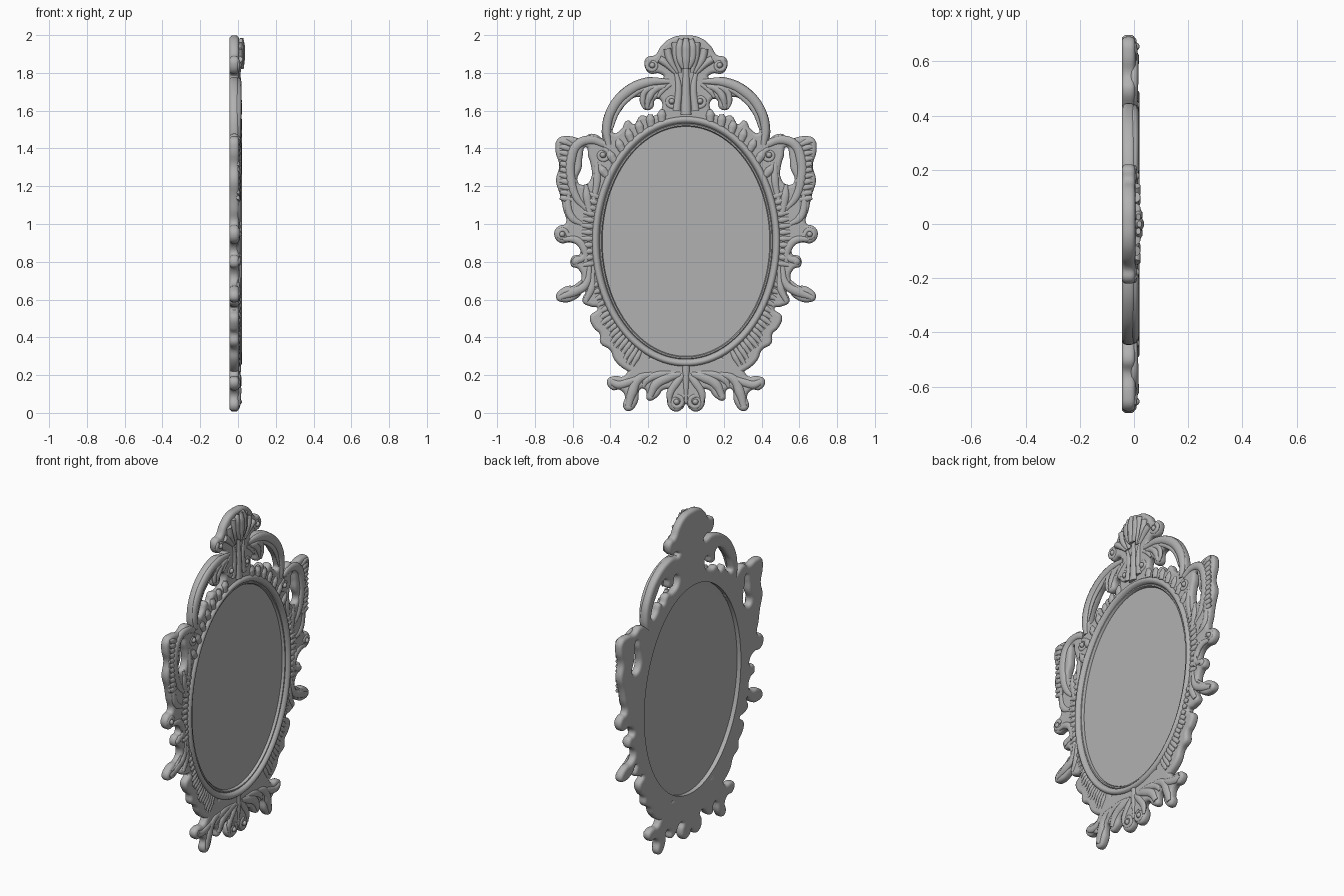
import bpy, bmesh
from math import sin, cos, pi, radians

CZ, RY, RZ = 0.908, 0.443, 0.608          # opening centre height and half sizes
TURN = (pi / 2, 0, pi / 2)                # drawing plane (u, v) -> world (y, z), depth -> x


def oval(t, d=0.0):
    """Point on the oval at t degrees, grown outward by d."""
    return ((RY + d) * cos(radians(t)), CZ + (RZ + d) * sin(radians(t)))


def arc(t0, t1, n, d=0.035):
    return [oval(t0 + (t1 - t0) * i / (n - 1), d) for i in range(n)]


def flip(pts):
    return [(-p[0],) + tuple(p[1:]) for p in pts]


def add_spline(cu, pts, closed, fat=1.0):
    sp = cu.splines.new('BEZIER')
    sp.bezier_points.add(len(pts) - 1)
    for b, p in zip(sp.bezier_points, pts):
        b.co = (p[0], p[1], 0)
        b.radius = p[2] * fat if len(p) > 2 else 1
        b.handle_left_type = b.handle_right_type = 'AUTO'
    sp.use_cyclic_u = closed


def new_curve(name, dims, x, flat=1.0):
    cu = bpy.data.curves.new(name, 'CURVE')
    cu.dimensions = dims
    ob = bpy.data.objects.new(name, cu)
    ob.rotation_euler, ob.location.x, ob.scale.z = TURN, x, flat
    bpy.context.collection.objects.link(ob)
    return cu


def plate(name, loops):
    """Flat, round-edged board; further loops are holes."""
    cu = new_curve(name, '2D', -0.02)
    cu.fill_mode, cu.resolution_u = 'BOTH', 5
    cu.extrude, cu.bevel_depth, cu.offset, cu.bevel_resolution = 0.007, 0.018, -0.015, 3
    for l in loops:
        add_spline(cu, l, True)


def strands(name, paths, x=0.001, flat=0.75, both=True, fat=1.0):
    """Tapered carved ridges, each point is (y, z, radius)."""
    cu = new_curve(name, '3D', x, flat)
    cu.bevel_depth, cu.bevel_resolution, cu.resolution_u = 1.0, 3, 5
    cu.use_fill_caps = True
    for p in paths:
        add_spline(cu, p, False, fat)
        if both:
            add_spline(cu, flip(p), False, fat)


def spiral(y, z, r, start, turn):
    out = []
    for i in range(10):
        k = i / 9
        a = radians(start + turn * k)
        q = r * (1 - 0.75 * k)
        out.append((y + q * cos(a), z + q * sin(a), 0.013 - 0.004 * k))
    return out


def ball(name, y, z, ry, rz, rx, x):
    bpy.ops.mesh.primitive_uv_sphere_add(segments=20, ring_count=12, location=(x, y, z))
    ob = bpy.context.object
    ob.name, ob.scale = name, (rx, ry, rz)


# Crest and arch board
crest = [(0.07, 1.985), (0.125, 1.945), (0.165, 1.89), (0.205, 1.88), (0.217, 1.845),
         (0.19, 1.80), (0.14, 1.80), (0.115, 1.775), (0.20, 1.775), (0.32, 1.725), (0.41, 1.62),
         (0.443, 1.50), (0.43, 1.42)] + arc(38, 84, 8)
hole = [(0.13, 1.60), (0.135, 1.66), (0.165, 1.66), (0.18, 1.615), (0.22, 1.61), (0.235, 1.67),
        (0.29, 1.665), (0.34, 1.61), (0.385, 1.53), (0.385, 1.48), (0.34, 1.50), (0.31, 1.545),
        (0.275, 1.525), (0.24, 1.57), (0.19, 1.565)]
plate("crest_board", [[(0, 1.995)] + crest + [oval(90, 0.035)] + flip(crest)[::-1], hole, flip(hole)])

# Side boards
side = [(0.43, 1.44), (0.50, 1.475), (0.55, 1.45), (0.62, 1.462), (0.675, 1.45), (0.688, 1.39),
        (0.668, 1.31), (0.685, 1.23), (0.662, 1.15), (0.648, 1.08), (0.635, 1.0), (0.675, 0.985),
        (0.695, 0.945), (0.665, 0.903), (0.61, 0.905), (0.565, 0.88), (0.56, 0.84), (0.60, 0.825),
        (0.605, 0.78), (0.57, 0.765), (0.55, 0.71), (0.58, 0.675), (0.64, 0.665), (0.685, 0.61),
        (0.64, 0.588), (0.57, 0.615), (0.535, 0.65), (0.545, 0.59), (0.50, 0.565), (0.465, 0.555),
        (0.505, 0.51), (0.485, 0.45), (0.455, 0.42), (0.45, 0.37), (0.40, 0.335), (0.375, 0.28),
        (0.31, 0.225), (0.24, 0.20)] + arc(-66, 46, 14)
side_hole = [(0.50, 1.31), (0.515, 1.36), (0.53, 1.41), (0.55, 1.36), (0.555, 1.30),
             (0.575, 1.22), (0.535, 1.205), (0.50, 1.24)]
plate("side_board_right", [side, side_hole])
plate("side_board_left", [flip(side), flip(side_hole)])

# Bottom board
foot = [(0.02, 0.025), (0.055, 0.01), (0.09, 0.035), (0.095, 0.08), (0.08, 0.12), (0.12, 0.125),
        (0.155, 0.085), (0.20, 0.07), (0.21, 0.12), (0.24, 0.13), (0.26, 0.055), (0.305, 0.012),
        (0.33, 0.035), (0.32, 0.09), (0.35, 0.125), (0.39, 0.125), (0.415, 0.17), (0.38, 0.192),
        (0.33, 0.19), (0.30, 0.225), (0.245, 0.28), (0.16, 0.295)]
plate("bottom_board", [[(0, 0.05)] + foot + [(0, 0.265)] + flip(foot)[::-1]])

# Oval moulding swept from a profile (distance out, depth), with a rebate at the back
profile = [(0.024, -0.045), (0.024, -0.019), (0, -0.017), (0, -0.004), (0.005, 0.004), (0.012, 0.004),
           (0.016, 0.000), (0.020, 0.011), (0.028, 0.018), (0.037, 0.021), (0.046, 0.018),
           (0.053, 0.009), (0.056, -0.01), (0.056, -0.045)]
bm = bmesh.new()
N = 128
rings = []
for i in range(N):
    row = []
    for d, x in profile:
        y, z = oval(360 * i / N, d)
        row.append(bm.verts.new((x, y, z)))
    rings.append(row)
for i in range(N):
    a, b = rings[i], rings[(i + 1) % N]
    for j in range(len(profile)):
        k = (j + 1) % len(profile)
        bm.faces.new((a[j], b[j], b[k], a[k]))
bmesh.ops.recalc_face_normals(bm, faces=bm.faces)
me = bpy.data.meshes.new("oval_moulding")
bm.to_mesh(me)
bm.free()
bpy.context.collection.objects.link(bpy.data.objects.new("oval_moulding", me))

# Mirror glass
bpy.ops.mesh.primitive_cylinder_add(vertices=96, radius=1, depth=0.006, location=(-0.014, 0, CZ),
                                    rotation=(0, pi / 2, 0))
bpy.context.object.name = "mirror_glass"
bpy.context.object.scale = (RZ + 0.002, RY + 0.002, 1)

# Crest shell: fan of ribs with raised centre lobes
strands("shell_ribs", [[(0.02 + 0.012 * i, 1.80, 0.010), (0.035 * i + 0.015, 1.885 - 0.008 * i, 0.021),
                        (0.042 * i + 0.015, 1.972 - 0.011 * i * i, 0.02)] for i in (1, 2, 3)],
        x=0.004, flat=1.0)
strands("shell_lobes", [[(0.012, 1.825, 0.012), (0.03, 1.87, 0.021), (0.034, 1.94, 0.022),
                         (0.026, 1.98, 0.012)]], x=0.016)
strands("shell_middle_lobe", [[(0, 1.82, 0.014), (0, 1.87, 0.023), (0, 1.94, 0.024),
                               (0, 1.985, 0.012)]], x=0.02, both=False)
strands("stem", [[(0.0, 1.83, 0.016), (0.0, 1.72, 0.022), (0.0, 1.58, 0.03)]], both=False)
strands("stem_sides", [[(0.055, 1.81, 0.010), (0.04, 1.73, 0.018), (0.05, 1.60, 0.022)]])

# Arch mouldings and hanging leaves
strands("arch_scrolls", [
    [(0.09, 1.755, 0.012), (0.20, 1.75, 0.022), (0.31, 1.70, 0.025), (0.39, 1.61, 0.024),
     (0.42, 1.50, 0.02), (0.41, 1.42, 0.014)],
    [(0.12, 1.71, 0.008), (0.22, 1.715, 0.013), (0.30, 1.67, 0.014), (0.36, 1.60, 0.012),
     (0.395, 1.50, 0.006)]], fat=1.1, flat=0.7)
strands("arch_leaves", [
    [(0.11, 1.73, 0.012), (0.16, 1.715, 0.02), (0.195, 1.67, 0.02), (0.205, 1.62, 0.009)],
    [(0.08, 1.74, 0.01), (0.13, 1.70, 0.014), (0.15, 1.67, 0.008)],
    [(0.10, 1.72, 0.01), (0.21, 1.71, 0.018), (0.23, 1.65, 0.015), (0.22, 1.61, 0.006)]])

# Volutes with round eyes: y, z, radius, start angle, turn
for y, z, r, a, t in [(0.178, 1.84, 0.03, 60, -540), (0.075, 1.65, 0.032, 180, 540),
                      (0.44, 1.365, 0.034, 90, 540), (0.655, 0.945, 0.028, 180, -540),
                      (0.05, 0.058, 0.034, 90, 540)]:
    strands("volute", [spiral(y, z, r, a, t)])
    for s in (1, -1):
        ball("volute_eye", s * y, z, 0.016, 0.016, 0.018, 0.003)

# Leaf ridges of the sides
strands("side_leaves", [
    [(0.43, 1.42, 0.015), (0.50, 1.445, 0.02), (0.575, 1.42, 0.022), (0.61, 1.34, 0.024),
     (0.61, 1.24, 0.022), (0.58, 1.14, 0.018), (0.53, 1.08, 0.01)],
    [(0.61, 1.22, 0.008), (0.625, 1.10, 0.016), (0.60, 1.03, 0.018), (0.55, 1.0, 0.01)],
    [(0.53, 1.21, 0.008), (0.525, 1.15, 0.02), (0.51, 1.06, 0.015)],
    [(0.475, 1.33, 0.008), (0.47, 1.24, 0.018), (0.49, 1.12, 0.012)],
    [(0.65, 0.92, 0.01), (0.58, 0.915, 0.018), (0.54, 0.87, 0.018), (0.53, 0.80, 0.012)],
    [(0.525, 0.90, 0.008), (0.545, 0.82, 0.015), (0.585, 0.80, 0.019), (0.58, 0.785, 0.01)],
    [(0.51, 0.78, 0.010), (0.53, 0.68, 0.018), (0.59, 0.642, 0.022), (0.665, 0.612, 0.012)],
    [(0.55, 0.70, 0.006), (0.60, 0.655, 0.013), (0.65, 0.64, 0.007)],
    [(0.495, 0.74, 0.010), (0.50, 0.66, 0.018), (0.53, 0.595, 0.012)]], fat=1.15, flat=0.66)

# Ruffles on the outer edge of the sides
strands("side_ruffles", [[(0.605, 1.13 + 0.029 * i, 0.012), (0.64, 1.135 + 0.03 * i, 0.017),
                          (0.668, 1.14 + 0.03 * i, 0.011)] for i in range(11)])

# Fluted ribs radiating from the oval: angle, reach
ribs = ([(-61 + 2.4 * i, 0.145 - 0.004 * i + 0.01 * sin(i * 1.4)) for i in range(13)]
        + [(-29 + 3 * i, 0.085) for i in range(4)] + [(-10 + 2.8 * i, 0.11) for i in range(12)])
strands("radial_ribs", [[oval(t, 0.045) + (0.010,), oval(t, w * 0.65) + (0.017,), oval(t, w) + (0.011,)]
                        for t, w in ribs])

# Small leaf tips along the top of the oval
strands("oval_leaf_tips", [[oval(t, 0.05) + (0.02,), oval(t + 1, 0.085) + (0.024,),
                            oval(t + 2, 0.108) + (0.012,)] for t in (32, 40, 47, 54, 61, 68, 75)])

# Bottom acanthus leaves
strands("bottom_leaves", [
    [(0.015, 0.20, 0.012), (0.05, 0.16, 0.018), (0.085, 0.10, 0.016), (0.085, 0.05, 0.008)],
    [(0.03, 0.205, 0.012), (0.10, 0.185, 0.022), (0.16, 0.15, 0.022), (0.19, 0.09, 0.014)],
    [(0.06, 0.21, 0.010), (0.15, 0.20, 0.018), (0.21, 0.17, 0.016), (0.225, 0.14, 0.008)],
    [(0.18, 0.205, 0.012), (0.25, 0.18, 0.02), (0.285, 0.11, 0.022), (0.305, 0.035, 0.014)],
    [(0.22, 0.20, 0.010), (0.31, 0.16, 0.018), (0.36, 0.15, 0.018), (0.395, 0.165, 0.014)]],
    fat=1.2, flat=0.66)
strands("bottom_stem", [[(0, 0.25, 0.02), (0, 0.18, 0.018), (0, 0.06, 0.008)]], both=False)

# Turn curves into meshes, smooth and tint all parts
grey = bpy.data.materials.new("dark_grey")
grey.diffuse_color = (0.44, 0.44, 0.44, 1)
bpy.ops.object.select_all(action='DESELECT')
for ob in bpy.data.objects:
    ob.data.materials.append(grey)
    if ob.type == 'CURVE':
        ob.select_set(True)
        bpy.context.view_layer.objects.active = ob
bpy.ops.object.convert(target='MESH')
bpy.ops.object.select_all(action='SELECT')
bpy.ops.object.shade_smooth_by_angle(angle=radians(40))
